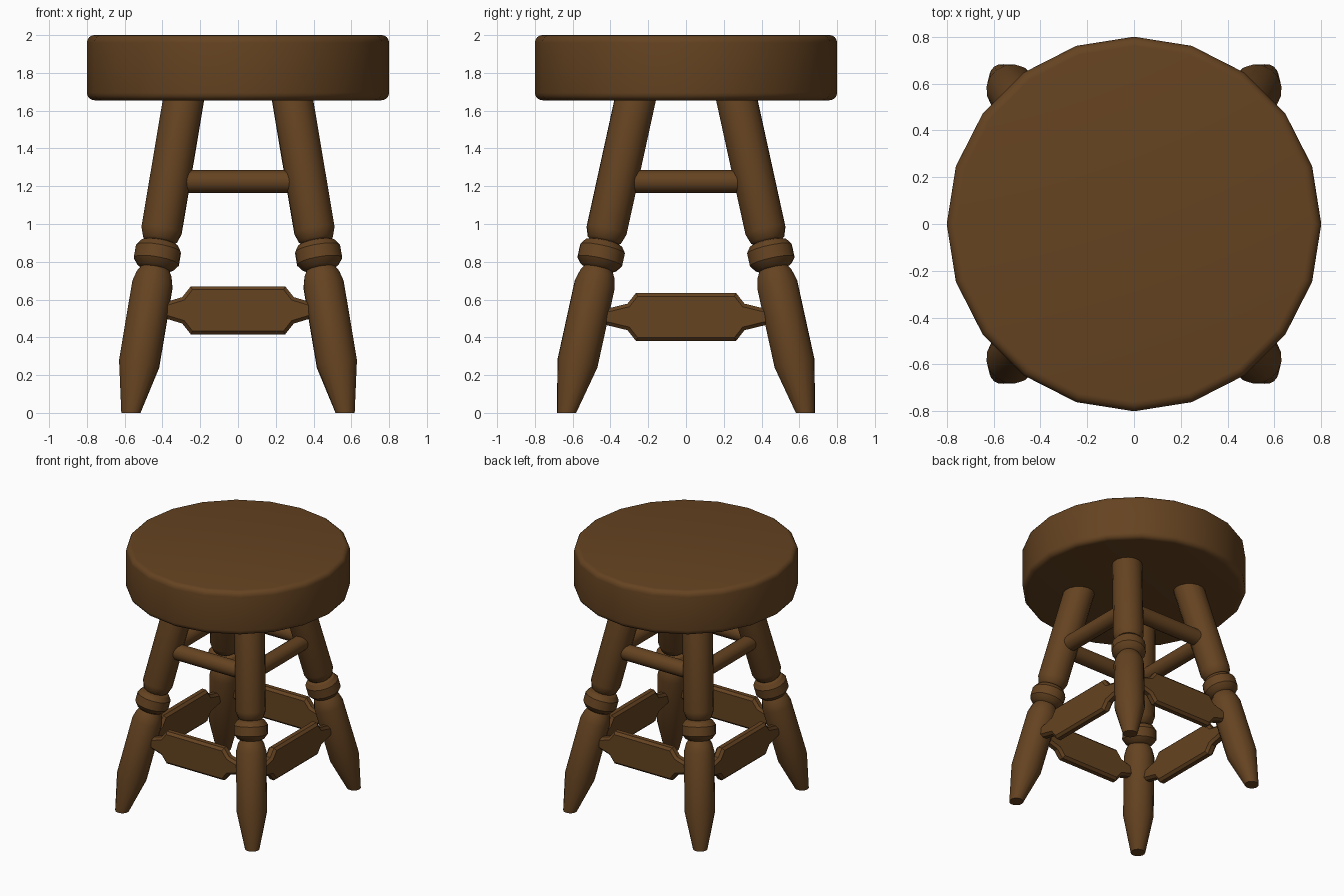
import bpy, bmesh, math
from mathutils import Vector

if "Cube" in bpy.data.objects:
    bpy.data.objects.remove(bpy.data.objects["Cube"])

wood = bpy.data.materials.new("brown_wood")
wood.diffuse_color = (0.13, 0.056, 0.015, 1)
wood.use_nodes = True
wood.node_tree.nodes["Principled BSDF"].inputs["Base Color"].default_value = wood.diffuse_color


def finish(bm, name):
    bmesh.ops.recalc_face_normals(bm, faces=bm.faces)
    me = bpy.data.meshes.new(name)
    bm.to_mesh(me)
    bm.free()
    ob = bpy.data.objects.new(name, me)
    bpy.context.collection.objects.link(ob)
    me.materials.append(wood)
    bpy.ops.object.select_all(action='DESELECT')
    ob.select_set(True)
    bpy.context.view_layer.objects.active = ob
    bpy.ops.object.shade_smooth_by_angle(angle=math.radians(32))
    return ob


def turned(name, a, b, profile, sides, floor=False):
    """Turn (t, radius) pairs around the line a-b; floor flattens the first ring to z=0."""
    a, b = Vector(a), Vector(b)
    axis = b - a
    rot = axis.to_track_quat('Z', 'Y')
    bm = bmesh.new()
    rings = []
    for k, (t, r) in enumerate(profile):
        ring = []
        for i in range(sides):
            ang = 2 * math.pi * i / sides
            p = a + axis * t + rot @ Vector((r * math.cos(ang), r * math.sin(ang), 0))
            if floor and k == 0:
                p.z = 0
            ring.append(bm.verts.new(p))
        rings.append(ring)
    for r0, r1 in zip(rings, rings[1:]):
        for i in range(sides):
            j = (i + 1) % sides
            bm.faces.new((r0[i], r0[j], r1[j], r1[i]))
    bm.faces.new(rings[0])
    bm.faces.new(rings[-1])
    return finish(bm, name)


# Leg centre line at height z
def leg_x(z):
    return 0.567 - 0.168 * z


def leg_y(z):
    return 0.632 - 0.219 * z


# Round seat with rounded rims
R, Z0, Z1, B = 0.8, 1.655, 2.0, 0.04
arc = [(B * (1 - math.cos(k * math.pi / 8)), B * (1 - math.sin(k * math.pi / 8))) for k in range(5)]
seat_profile = [(Z0 + dz, R - dr) for dr, dz in reversed(arc)] + [(Z1 - dz, R - dr) for dr, dz in arc]
turned("seat", (0, 0, 0), (0, 0, 1), seat_profile, 20)

# Turned legs: (height, radius)
LEG = [(0, 0.052), (0.26, 0.109), (0.68, 0.109), (0.735, 0.094), (0.762, 0.078),
       (0.772, 0.098), (0.802, 0.122), (0.868, 0.122), (0.898, 0.1), (0.906, 0.078),
       (0.918, 0.092), (0.965, 0.109), (1.7, 0.109)]
for fy, sy in (("front", -1), ("back", 1)):
    for fx, sx in (("left", -1), ("right", 1)):
        turned(f"{fy}_{fx}_leg", (sx * leg_x(0), sy * leg_y(0), 0),
               (sx * leg_x(1), sy * leg_y(1), 1), LEG, 16, floor=True)

# Upper round rungs
ZR = 1.225
rx, ry = leg_x(ZR), leg_y(ZR)
ROD = [(0, 0.06), (1, 0.06)]
for name, s in (("front", -1), ("back", 1)):
    turned(name + "_rung", (-rx, s * ry, ZR), (rx, s * ry, ZR), ROD, 16)
for name, s in (("left", -1), ("right", 1)):
    turned(name + "_rung", (s * rx, -ry, ZR), (s * rx, ry, ZR), ROD, 16)


# Lower flat stretchers with narrowed tips and chamfered edges
def stretcher(name, half, flat, z, along_x, offset, thick=0.07):
    quarter = [(half, 0.035), (flat + 0.045, 0.07), (flat, 0.127)]
    outline = quarter + [(-u, w) for u, w in reversed(quarter)]
    outline += [(-u, -w) for u, w in quarter] + [(u, -w) for u, w in reversed(quarter)]
    bm = bmesh.new()
    verts = []
    for u, w in outline:
        co = (u, offset - thick / 2, z + w) if along_x else (offset - thick / 2, u, z + w)
        verts.append(bm.verts.new(co))
    face = bm.faces.new(verts)
    res = bmesh.ops.extrude_face_region(bm, geom=[face])
    moved = [v for v in res["geom"] if isinstance(v, bmesh.types.BMVert)]
    bmesh.ops.translate(bm, verts=moved, vec=(0, thick, 0) if along_x else (thick, 0, 0))
    bmesh.ops.recalc_face_normals(bm, faces=bm.faces)
    rim = [e for e in bm.edges if any(len(f.verts) > 4 for f in e.link_faces)]
    bmesh.ops.bevel(bm, geom=rim, offset=0.018, segments=1, affect='EDGES')
    finish(bm, name)


for name, s in (("front", -1), ("back", 1)):
    stretcher(name + "_stretcher", 0.41, 0.25, 0.543, True, s * leg_y(0.543))
for name, s in (("left", -1), ("right", 1)):
    stretcher(name + "_stretcher", 0.455, 0.265, 0.508, False, s * leg_x(0.508))
